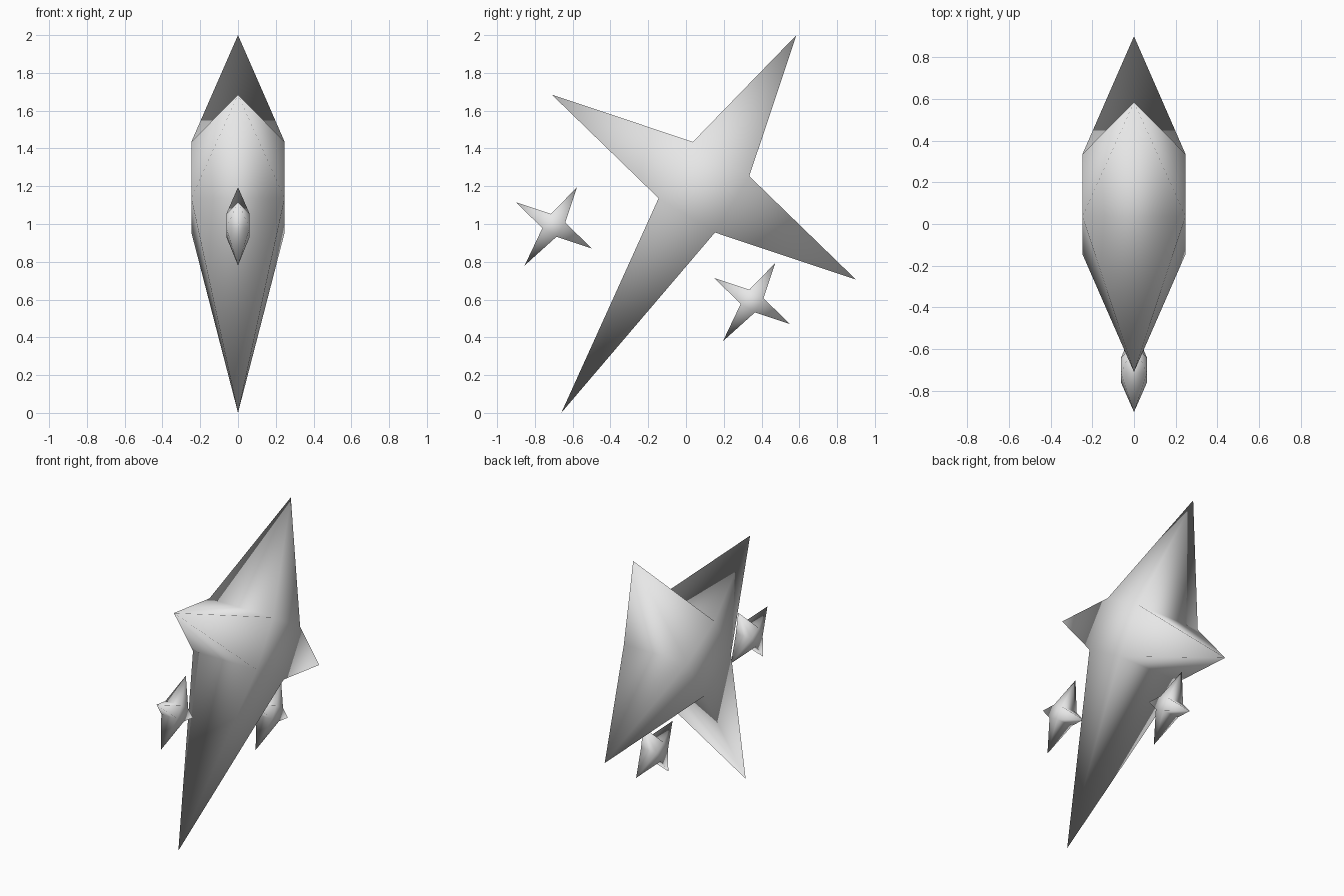
import bpy
import bmesh
from math import cos, sin, radians

if "Cube" in bpy.data.objects:
    bpy.data.objects.remove(bpy.data.objects["Cube"], do_unlink=True)

grey = bpy.data.materials.new("light_grey")
grey.use_nodes = True
grey.diffuse_color = (0.8, 0.8, 0.8, 1)
grey.node_tree.nodes["Principled BSDF"].inputs["Base Color"].default_value = (0.8, 0.8, 0.8, 1)

TURN = 58.7  # angle of the upper spike in the y-z plane


def polar(x, angle, radius):
    a = radians(angle)
    return (x, radius * cos(a), radius * sin(a))


def sparkle(name, centre, core, tips):
    """Square core prism whose four sides are drawn out into spikes.
    tips: (angle, radius) for each spike, counter-clockwise from the top."""
    bm = bmesh.new()
    # Core corners form the notches between the spikes
    left, right = ([bm.verts.new(polar(x, TURN - 45 + 90 * i, core)) for i in range(4)]
                   for x in (core, -core))
    bm.faces.new(left)
    bm.faces.new(right[::-1])
    # Each spike is a four-sided pyramid on one side of the core
    for i, (angle, radius) in enumerate(tips):
        j = (i + 1) % 4
        tip = bm.verts.new(polar(0, angle, radius))
        base = [left[i], right[i], right[j], left[j]]
        for k in range(4):
            bm.faces.new((base[k], base[(k + 1) % 4], tip))
    bmesh.ops.recalc_face_normals(bm, faces=bm.faces)
    for face in bm.faces:
        face.smooth = True
    mesh = bpy.data.meshes.new(name)
    bm.to_mesh(mesh)
    bm.free()
    mesh.materials.append(grey)
    obj = bpy.data.objects.new(name, mesh)
    obj.location = centre
    bpy.context.collection.objects.link(obj)
    return obj


def spikes(short, long, long_angle):
    return [(TURN, short), (TURN + 90, short), (long_angle, long), (TURN + 270, short)]


# Large star with one long lower spike
sparkle("large_star", (0, 0.095, 1.195), 0.247, spikes(0.942, 1.413, 237.7))

# Two small stars beside it
small = spikes(0.236, 0.263, 234)
sparkle("small_star_front", (0, -0.70, 0.993), 0.062, small)
sparkle("small_star_back", (0, 0.35, 0.592), 0.062, small)
